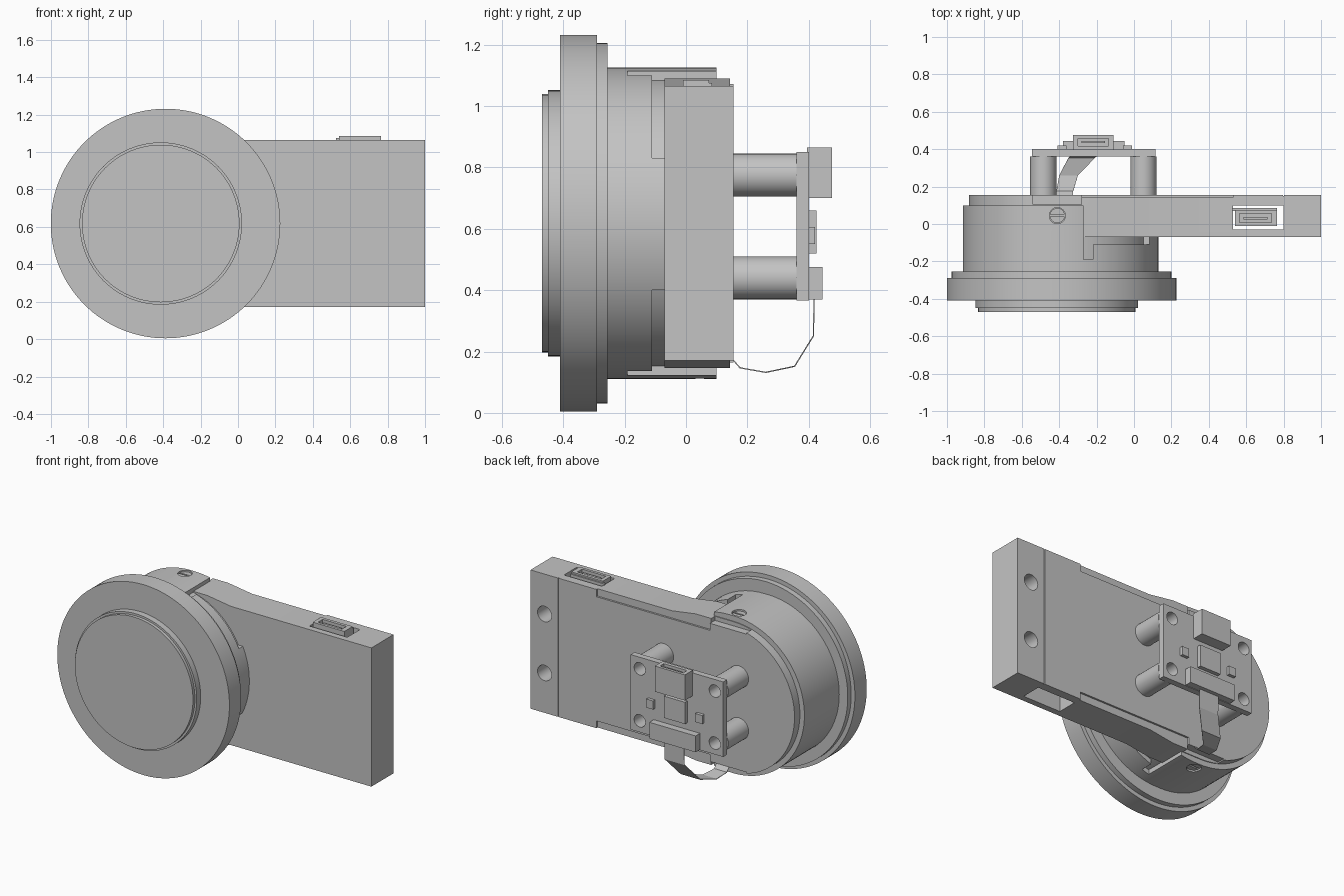
import bpy, bmesh
from math import sin, cos, pi, radians
from mathutils import Vector

cube = bpy.data.objects.get("Cube")
if cube:
    bpy.data.objects.remove(cube)

grey = bpy.data.materials.new("plain_grey")
grey.use_nodes = True
grey.diffuse_color = (0.55, 0.55, 0.55, 1)
grey.node_tree.nodes["Principled BSDF"].inputs["Base Color"].default_value = (0.55, 0.55, 0.55, 1)

ZC = 0.618      # height of the main axis
HX = -0.41      # axis of the housing


def finish(name, bm):
    bmesh.ops.recalc_face_normals(bm, faces=bm.faces)
    me = bpy.data.meshes.new(name)
    bm.to_mesh(me)
    bm.free()
    me.materials.append(grey)
    ob = bpy.data.objects.new(name, me)
    bpy.context.collection.objects.link(ob)
    return ob


def box(name, x0, x1, y0, y1, z0, z1):
    bm = bmesh.new()
    bmesh.ops.create_cube(bm, size=1)
    for v in bm.verts:
        v.co = Vector(((x0 + x1) / 2 + v.co.x * (x1 - x0),
                       (y0 + y1) / 2 + v.co.y * (y1 - y0),
                       (z0 + z1) / 2 + v.co.z * (z1 - z0)))
    return finish(name, bm)


def arc(cx, r, a0, a1, n, cz=ZC):
    steps = [radians(a0 + (a1 - a0) * i / n) for i in range(n + 1)]
    return [(cx + r * cos(a), cz + r * sin(a)) for a in steps]


def prism(name, profile, y0, y1, clips=()):
    """Extrude an (x, z) profile along y, then cut it with planes, keeping the back side."""
    bm = bmesh.new()
    face = bm.faces.new([bm.verts.new((x, y0, z)) for x, z in profile])
    ext = bmesh.ops.extrude_face_region(bm, geom=[face])["geom"]
    for v in ext:
        if isinstance(v, bmesh.types.BMVert):
            v.co.y = y1
    for co, no in clips:
        cut = bmesh.ops.bisect_plane(bm, geom=bm.verts[:] + bm.edges[:] + bm.faces[:],
                                     plane_co=co, plane_no=no, clear_outer=True)
        edges = [e for e in cut["geom_cut"] if isinstance(e, bmesh.types.BMEdge)]
        bmesh.ops.edgeloop_fill(bm, edges=edges)
    return finish(name, bm)


def disc(name, cx, r, y0, y1, cz=ZC, n=96):
    return prism(name, arc(cx, r, 0, 360, n, cz)[:-1], y0, y1)


def upright_disc(name, cx, cy, r, z0, z1):
    bm = bmesh.new()
    bmesh.ops.create_cone(bm, cap_ends=True, segments=32, radius1=r, radius2=r, depth=z1 - z0)
    bmesh.ops.translate(bm, verts=bm.verts, vec=(cx, cy, (z0 + z1) / 2))
    return finish(name, bm)


def cut(target, *cutters):
    for c in cutters:
        c.hide_render = True
        mod = target.modifiers.new("cut", "BOOLEAN")
        mod.operation, mod.solver, mod.object = "DIFFERENCE", "EXACT", c
        bpy.context.view_layer.objects.active = target
        bpy.ops.object.modifier_apply(modifier=mod.name)
        bpy.data.objects.remove(c)


# Front flange, stepped ring and lens
disc("flange", -0.3875, 0.6135, -0.41, -0.29, n=128)
disc("flange_step", -0.3875, 0.587, -0.30, -0.255, n=128)
disc("lens_rim", -0.413, 0.434, -0.45, -0.40)
disc("lens", -0.413, 0.421, -0.47, -0.44)

# Housing: inner core with outer cover pieces that leave a groove
def stadium(r):
    return arc(-0.377, r, -90, 90, 48) + arc(-0.407, r, 90, 270, 48)

prism("housing_core", stadium(0.478), -0.27, -0.06)
prism("housing_base", stadium(0.507), -0.27, -0.19)
cover = prism("housing_cover", stadium(0.507), -0.19, 0.10, [((-0.27, 0, 0), (1, 0, 0))])
prism("housing_side", stadium(0.507), -0.19, -0.11, [((-0.22, 0, 0), (-1, 0, 0))])
prism("housing_key", stadium(0.507), -0.11, -0.065,
      [((0, 0, 0), (-1, 0, 0)), ((0, 0, 0.83), (0, 0, 1)), ((0, 0, 0.40), (0, 0, -1))])

# Slotted screws at the top and bottom of the cover
for label, s in (("top", 1), ("bottom", -1)):
    def span(a, b):
        return sorted((ZC + s * a, ZC + s * b))
    cut(cover, upright_disc("screw_hole", HX, 0.045, 0.043, *span(0.48, 0.55)))
    screw = upright_disc(label + "_screw", HX, 0.045, 0.04, *span(0.47, 0.498))
    cut(screw, box("slot", HX - 0.06, HX + 0.06, 0.04, 0.05, *span(0.488, 0.52)))

# Arm with a rounded end that swells slightly at the housing
upper = [(1, ZC + 0.447), (0, ZC + 0.447), (-0.17, ZC + 0.472)]
lower = [(x, 2 * ZC - z) for x, z in reversed(upper)]
arm = prism("arm", upper + arc(HX, 0.472, 90, 270, 64) + lower, -0.07, 0.155)
cut(arm, box("port_slot", 0.53, 0.80, -0.03, 0.10, -0.1, 1.4))
cut(arm, box("panel_seam", 0.797, 0.803, 0.149, 0.2, -0.1, 1.4))
for s in (1, -1):
    def edge(a, b):
        return sorted((ZC + s * a, ZC + s * b))
    cut(arm, box("edge_recess", -0.28, 0.53, 0.143, 0.2, *edge(0.40, 0.6)))
    cut(arm, box("rim_notch", -0.54, -0.28, 0.105, 0.2, *edge(0.445, 0.6)))
    cut(arm, disc("mount_hole", 0.9, 0.05, 0.03, 0.2, ZC + s * 0.19, 32))

# Port in the top edge of the arm
port = box("port_shell", 0.54, 0.765, -0.01, 0.075, 0.93, 1.085)
cut(port, box("port_mouth", 0.565, 0.735, 0.008, 0.055, 1.0, 1.2))
box("port_tongue", 0.585, 0.715, 0.025, 0.037, 0.99, 1.075)
box("port_board", 0.525, 0.765, 0.07, 0.085, 0.85, 1.075)

# Circuit board on four hollow standoffs
board = box("circuit_board", -0.545, 0.115, 0.36, 0.40, 0.367, 0.85)
for x in (-0.485, 0.05):
    for z in (0.44, 0.775):
        cut(board, disc("board_hole", x, 0.04, 0.3, 0.5, z, 32))
        post = disc("standoff", x, 0.07, 0.15, 0.36, z, 32)
        cut(post, disc("bore", x, 0.04, 0.30, 0.5, z, 32))

# Board components
socket = box("board_socket", -0.325, -0.11, 0.395, 0.475, 0.70, 0.865)
cut(socket, box("socket_mouth", -0.30, -0.135, 0.418, 0.457, 0.78, 0.9))
box("socket_tongue", -0.28, -0.155, 0.433, 0.443, 0.77, 0.855)
box("chip", -0.29, -0.14, 0.395, 0.425, 0.52, 0.66)
for x in (-0.41, -0.06):
    box("small_chip", x, x + 0.05, 0.395, 0.42, 0.55, 0.605)
box("cable_connector", -0.38, -0.05, 0.395, 0.445, 0.37, 0.475)

# Flat ribbon cable: centre x, y, z and half width at each bend
path = [(-0.21, 0.42, 0.39, 0.07), (-0.21, 0.417, 0.25, 0.07), (-0.28, 0.355, 0.15, 0.07),
        (-0.35, 0.26, 0.13, 0.05), (-0.37, 0.175, 0.145, 0.045), (-0.37, 0.14, 0.185, 0.045)]
bm = bmesh.new()
rows = [[bm.verts.new((x + s * w, y, z)) for s in (-1, 1)] for x, y, z, w in path]
for a, b in zip(rows, rows[1:]):
    bm.faces.new((a[0], a[1], b[1], b[0]))
ribbon = finish("ribbon_cable", bm)
ribbon.modifiers.new("thickness", "SOLIDIFY").thickness = 0.004

# Smooth the round sides, keep corners sharp
smooth = ("flange", "lens", "housing", "standoff", "arm", "circuit", "top_screw", "bottom_screw")
bpy.ops.object.select_all(action="DESELECT")
for ob in bpy.context.scene.objects:
    if ob.type == "MESH" and ob.name.startswith(smooth):
        ob.select_set(True)
        bpy.context.view_layer.objects.active = ob
bpy.ops.object.shade_smooth_by_angle(angle=radians(25))
